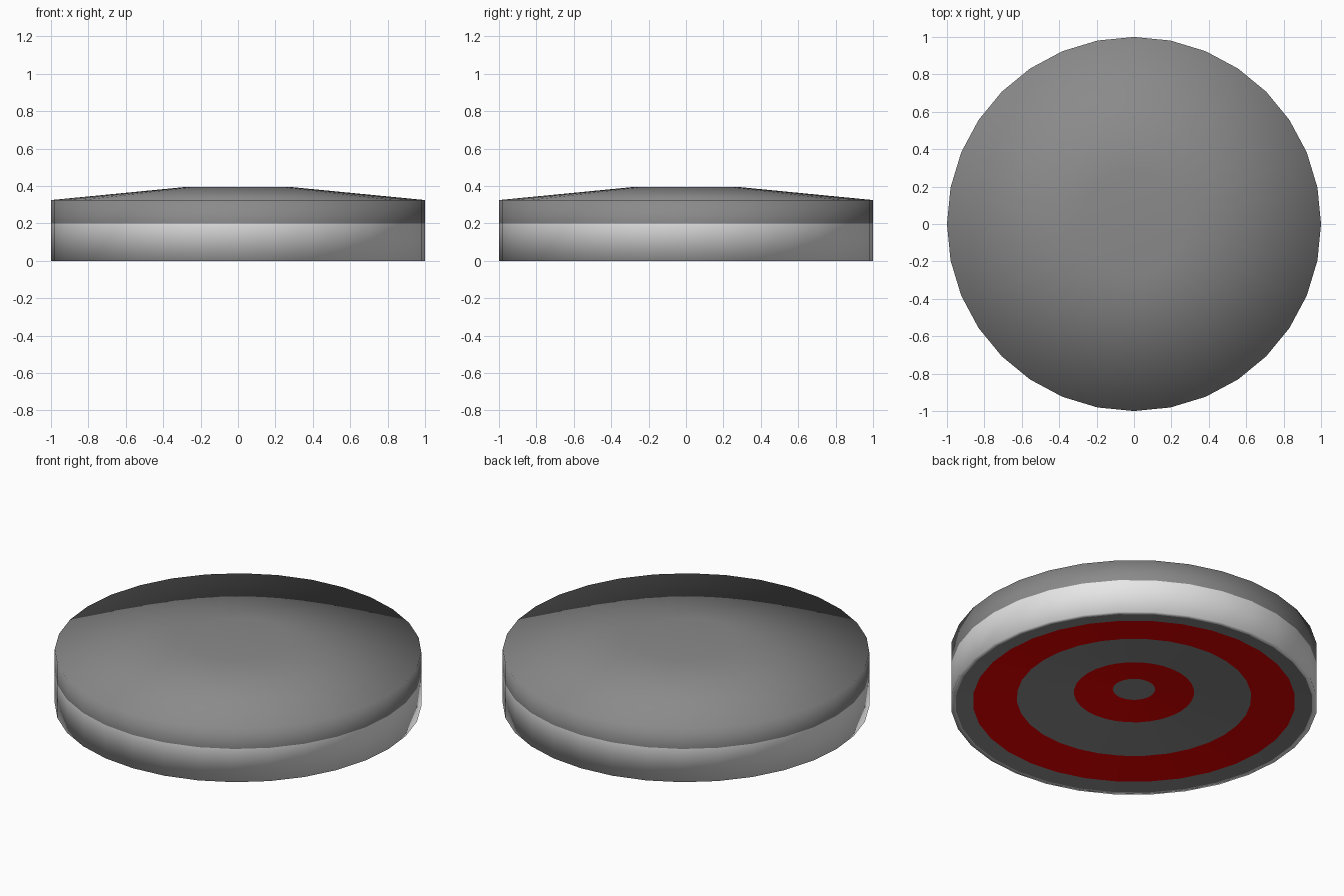
import bpy, bmesh, math

if "Cube" in bpy.data.objects:
    bpy.data.objects.remove(bpy.data.objects["Cube"])

SIDES = 32


def material(name, rgb):
    m = bpy.data.materials.new(name)
    m.diffuse_color = (*rgb, 1.0)
    m.use_nodes = True
    m.node_tree.nodes["Principled BSDF"].inputs["Base Color"].default_value = m.diffuse_color
    return m


white = material("white", (0.8, 0.8, 0.8))
grey = material("grey", (0.255, 0.255, 0.255))
red = material("red", (0.8, 0.0, 0.0))


def lathe(name, profile, mats, indices, cap=None, smooth=True):
    """Spin (radius, z) points; one material index per ring; cap is 'start' or 'end'."""
    bm = bmesh.new()
    rings = []
    for r, z in profile:
        rings.append([bm.verts.new((r * math.cos(math.tau * i / SIDES),
                                    r * math.sin(math.tau * i / SIDES), z))
                      for i in range(SIDES)])
    for a, b, mi in zip(rings, rings[1:], indices):
        for i in range(SIDES):
            j = (i + 1) % SIDES
            bm.faces.new((a[i], a[j], b[j], b[i])).material_index = mi
    if cap == "end":
        bm.faces.new(rings[-1])
    elif cap == "start":
        bm.faces.new(rings[0][::-1])
    for f in bm.faces:
        f.smooth = smooth
    me = bpy.data.meshes.new(name)
    bm.to_mesh(me)
    bm.free()
    for m in mats:
        me.materials.append(m)
    ob = bpy.data.objects.new(name, me)
    bpy.context.collection.objects.link(ob)
    return ob


# Domed grey cap, softly shaded across its rim
lathe("domed_top", [(1, 0.2), (1, 0.325), (0.28, 0.395)], [grey], [0, 0], cap="end")

# White lower side band with a narrow bottom lip
lathe("side_band", [(0.975, 0), (1, 0), (1, 0.2)], [white], [0, 0])

# Hollowed underside with concentric grey and red rings
lathe("ringed_underside",
      [(0.115, 0.088), (0.328, 0.069), (0.64, 0.037), (0.88, 0.013), (0.975, 0)],
      [grey, red], [1, 0, 1, 0], cap="start", smooth=False)
